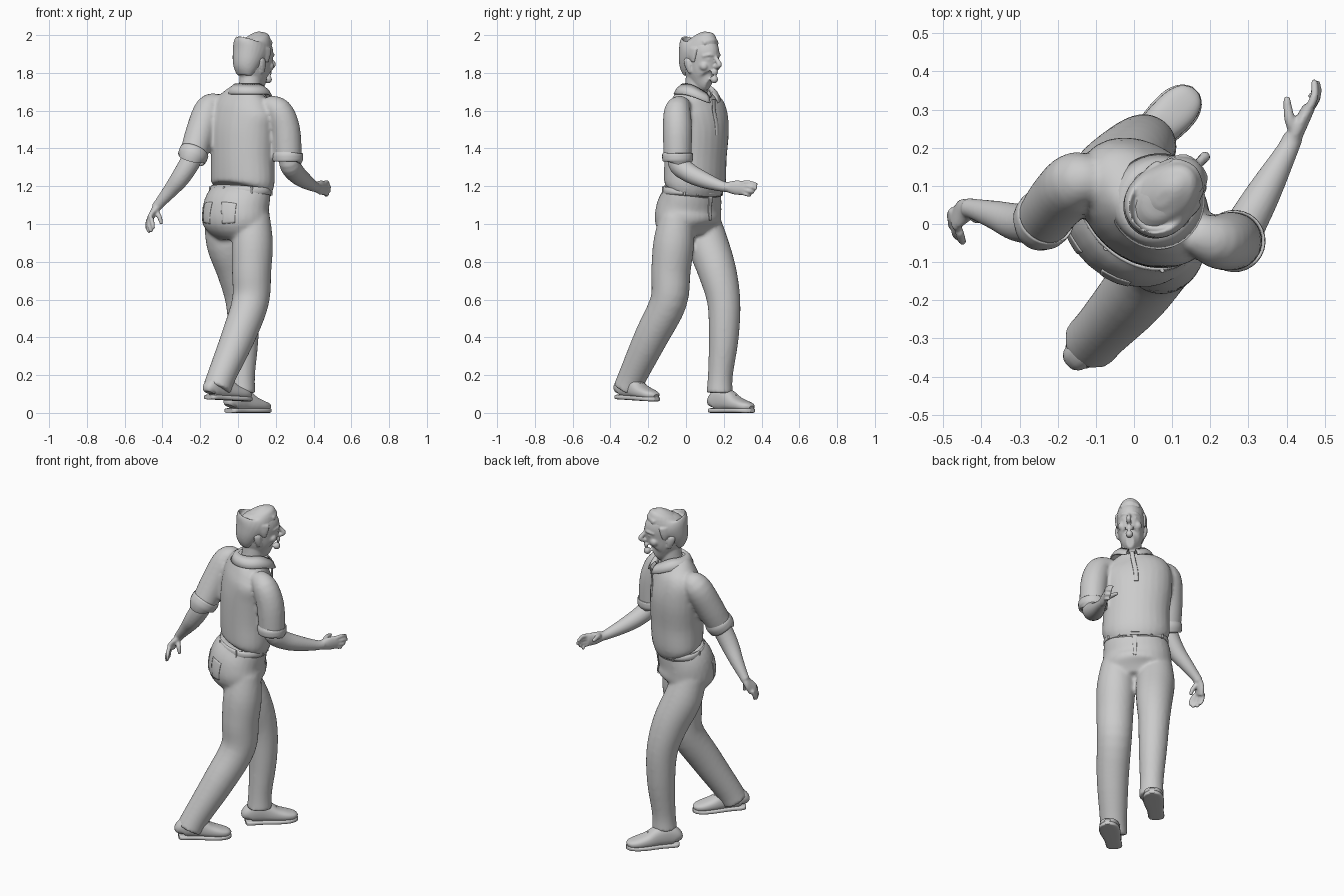
import bpy, bmesh, math
from mathutils import Vector

YAW = math.radians(42)


def axes(yaw=YAW):
    """Right-hand and forward directions of the body."""
    return (Vector((math.cos(yaw), -math.sin(yaw), 0)),
            Vector((math.sin(yaw), math.cos(yaw), 0)))


R, F = axes()
Z = Vector((0, 0, 1))


def spline(rows, sub):
    """Catmull-Rom through rows of numbers."""
    rows = [list(r) if len(r) == 5 else list(r) + [r[3]] for r in rows]
    out = []
    for i in range(len(rows) - 1):
        p = [rows[max(0, min(len(rows) - 1, i + k))] for k in (-1, 0, 1, 2)]
        for s in range(sub):
            t = s / sub
            out.append([0.5 * (2*b + (c-a)*t + (2*a-5*b+4*c-d)*t*t + (3*b-a-3*c+d)*t**3)
                        for a, b, c, d in zip(*p)])
    return out + [rows[-1]]


def loft(bm, rows, side=R, n=28, sub=4, power=1.0):
    """Closed tube through rows of (x, y, z, half width, half depth)."""
    rows = spline(rows, sub)
    c = [Vector(r[:3]) for r in rows]
    rings = []
    for i, r in enumerate(rows):
        t = (c[min(i+1, len(c)-1)] - c[max(i-1, 0)]).normalized()
        u = (side - t * side.dot(t)).normalized()
        v = t.cross(u)
        ring = []
        for k in range(n):
            a = 2 * math.pi * k / n
            ca, sa = math.cos(a), math.sin(a)
            ring.append(bm.verts.new(c[i]
                        + u * (max(r[3], .001) * math.copysign(abs(ca)**power, ca))
                        + v * (max(r[4], .001) * math.copysign(abs(sa)**power, sa))))
        rings.append(ring)
    for p, q in zip(rings, rings[1:]):
        for k in range(n):
            m = (k + 1) % n
            bm.faces.new((p[k], p[m], q[m], q[k]))
    bm.faces.new(rings[0][::-1])
    bm.faces.new(rings[-1])


def ball(bm, co, r):
    res = bmesh.ops.create_uvsphere(bm, u_segments=16, v_segments=10, radius=r)
    bmesh.ops.translate(bm, verts=res["verts"], vec=co)


def finish(name, bm, voxel=0, smooth=3):
    """Make the object; optionally fuse its overlapping volumes."""
    me = bpy.data.meshes.new(name)
    bm.to_mesh(me)
    bm.free()
    ob = bpy.data.objects.new(name, me)
    bpy.context.collection.objects.link(ob)
    for p in me.polygons:
        p.use_smooth = len(p.vertices) == 4 or bool(voxel)
    if voxel:
        m = ob.modifiers.new("fuse", 'REMESH')
        m.mode, m.voxel_size, m.use_smooth_shade = 'VOXEL', voxel, True
        s = ob.modifiers.new("soften", 'SMOOTH')
        s.factor, s.iterations = 0.5, smooth
    return ob


def part(name, *tubes, voxel=0, smooth=3, **kw):
    bm = bmesh.new()
    for t in tubes:
        loft(bm, t, **kw)
    return finish(name, bm, voxel, smooth)


# Trousers: pelvis and two legs fused
trousers = part("trousers",
    [(-.005, .02, .93, .14, .09), (-.01, .01, 1.0, .19, .155), (-.01, .015, 1.08, .192, .157),
     (.01, .03, 1.15, .182, .137), (.015, .035, 1.19, .174, .127)],
    [(.08, -.05, 1.04, .09), (.077, -.065, .9, .108), (.072, -.08, .75, .104),
     (.066, -.092, .59, .098), (0, -.185, .4, .09), (-.085, -.28, .2, .076), (-.112, -.31, .125, .076)],
    [(-.09, .085, 1.04, .09), (-.06, .115, .9, .108), (-.01, .165, .75, .102),
     (.022, .2, .59, .088), (.03, .2, .4, .079), (.024, .182, .2, .066), (.022, .178, .105, .07)],
    voxel=.011, smooth=4)

# Shirt: torso and two sleeves fused
part("shirt",
    [(.018, .04, 1.175, .165, .122), (.025, .047, 1.215, .188, .14), (.025, .05, 1.35, .186, .146),
     (.025, .057, 1.5, .196, .146), (.03, .052, 1.6, .195, .128), (.042, .05, 1.665, .15, .103),
     (.055, .055, 1.71, .085, .085)],
    [(.15, -.02, 1.63, .05), (.215, -.045, 1.6, .07), (.252, -.045, 1.5, .077), (.264, -.045, 1.35, .074)],
    [(-.09, .11, 1.64, .05), (-.148, .112, 1.61, .078), (-.198, .065, 1.49, .078), (-.238, .01, 1.36, .072)],
    voxel=.011, smooth=3)

# Rolled sleeve cuffs
part("right_sleeve_cuff", [(.263, -.045, 1.375, .072), (.263, -.045, 1.37, .081),
                           (.264, -.044, 1.335, .08), (.264, -.044, 1.33, .07)], sub=3)
part("left_sleeve_cuff", [(-.229, .022, 1.387, .07), (-.231, .02, 1.382, .079),
                          (-.245, .002, 1.35, .077), (-.247, 0, 1.345, .067)], sub=3)

# Bare arms with hands
part("right_arm",
    [(.262, -.045, 1.42, .045), (.272, -.042, 1.325, .055), (.3, .01, 1.275, .052), (.345, .09, 1.235, .044),
     (.4, .19, 1.2, .029), (.418, .23, 1.195, .026)],
    [(.412, .215, 1.195, .022, .025), (.435, .26, 1.193, .02, .038), (.46, .308, 1.19, .016, .038)],
    [(.42, .24, 1.205, .015), (.407, .28, 1.215, .014), (.4, .335, 1.212, .009)],
    [(.455, .295, 1.217, .012), (.473, .335, 1.22, .011), (.472, .378, 1.207, .009)],
    [(.458, .3, 1.2, .012), (.481, .34, 1.198, .011), (.479, .375, 1.187, .009)],
    [(.458, .3, 1.182, .012), (.481, .335, 1.175, .011), (.47, .36, 1.168, .009)],
    [(.453, .295, 1.166, .011), (.473, .322, 1.156, .01), (.46, .342, 1.15, .008)],
    voxel=.006, smooth=3, n=20, side=Vector((.9, -.4, 0)))
part("left_arm",
    [(-.222, .022, 1.42, .045), (-.25, .003, 1.335, .054), (-.305, .004, 1.245, .05), (-.36, .022, 1.175, .039),
     (-.415, .038, 1.11, .028), (-.435, .042, 1.085, .026)],
    [(-.43, .042, 1.09, .022, .025), (-.452, .03, 1.055, .018, .036), (-.468, .01, 1.02, .016, .037)],
    [(-.435, .035, 1.07, .014), (-.415, .015, 1.035, .013), (-.405, .01, .998, .008)],
    [(-.458, -.018, 1.03, .012), (-.452, -.042, 1.0, .011), (-.447, -.045, .972, .009)],
    [(-.467, 0, 1.022, .012), (-.468, -.025, .985, .011), (-.457, -.038, .958, .009)],
    [(-.474, .018, 1.02, .012), (-.478, -.002, .98, .011), (-.467, -.015, .955, .009)],
    [(-.476, .035, 1.025, .011), (-.482, .02, .985, .01), (-.472, .008, .962, .008)],
    voxel=.006, smooth=3, n=20, side=Vector((1, .3, .5)))

# Head with neck, jaw, brow, nose, lips and ears
HR, HF = axes(math.radians(45))
HC = Vector((.083, .073, 0))


def hp(right, fwd, z, *rad):
    p = HC + HR * right + HF * fwd
    return (p.x, p.y, z) + rad


bm = bmesh.new()
loft(bm, [hp(0, -.04, 1.65, .064, .066), hp(0, -.025, 1.74, .058, .062), hp(0, -.02, 1.82, .055, .06)], HR)
loft(bm, [hp(0, .068, 1.74, .022, .035), hp(0, .035, 1.762, .05, .08), hp(0, .018, 1.8, .067, .1),
          hp(0, .006, 1.85, .075, .115), hp(0, 0, 1.91, .081, .122), hp(0, -.005, 1.955, .072, .104),
          hp(0, -.012, 1.985, .045, .065), hp(0, -.015, 1.995, .01, .015)], HR)
loft(bm, [hp(0, .113, 1.89, .01), hp(0, .132, 1.865, .012), hp(0, .147, 1.842, .014), hp(0, .12, 1.83, .013)], HR, n=14)
for z, f in ((1.808, .122), (1.797, .12)):
    loft(bm, [hp(-.024, f - .014, z, .004), hp(0, f, z, .007), hp(.024, f - .014, z, .004)], Z, n=12)
ball(bm, hp(0, .108, 1.765), .021)
for s in (-1, 1):
    loft(bm, [hp(s*.012, .117, 1.892, .007), hp(s*.036, .108, 1.896, .009), hp(s*.058, .08, 1.888, .007)], Z, n=12)
    ball(bm, hp(s*.03, .096, 1.873), .015)
    ball(bm, hp(s*.043, .075, 1.835), .025)
    loft(bm, [hp(s*.07, -.002, 1.8, .008, .012), hp(s*.08, -.01, 1.835, .009, .019),
              hp(s*.083, -.016, 1.865, .008, .02), hp(s*.078, -.014, 1.878, .005, .012)], HR, n=14)
finish("head", bm, .0055, 3)

# Combed-back hair
bm = bmesh.new()
loft(bm, [hp(0, -.07, 1.785, .045, .03), hp(0, -.062, 1.82, .066, .06), hp(0, -.045, 1.87, .083, .083),
          hp(0, -.018, 1.92, .089, .113), hp(0, .002, 1.96, .076, .11), hp(0, -.004, 1.988, .05, .08),
          hp(0, -.01, 2.002, .016, .03)], HR)
for s in (-1, 1):
    loft(bm, [hp(s*.074, .026, 1.855, .006, .01), hp(s*.08, .022, 1.89, .007, .025), hp(s*.078, .02, 1.93, .008, .035)], HR, n=12)
loft(bm, [hp(-.05, .075, 1.955, .014), hp(0, .094, 1.972, .017), hp(.05, .075, 1.957, .014)], Z, n=12)
finish("hair", bm, .006, 3)

# Fold-down collar, open at the front
bm = bmesh.new()
N, prev = 36, None
for i in range(N + 1):
    a = math.radians(105 + 330 * i / N)
    front = max(0, math.sin(a))
    row = []
    for w, d, z in ((.07, .072, 1.715), (.076, .08, 1.735), (.098, .098, 1.715), (.118, .112, 1.685)):
        p = Vector((.057, .055, 0)) + R * (w * math.cos(a)) + F * (d * math.sin(a) + .016 * front)
        p.z = z - .05 * front ** 2
        row.append(bm.verts.new(p))
    if prev:
        for k in range(3):
            bm.faces.new((prev[k], row[k], row[k+1], prev[k+1]))
    prev = row
collar = finish("collar", bm)
collar.modifiers.new("thickness", 'SOLIDIFY').thickness = .008

# Belt, loops and buckle
def around(angle, z, w=.182, d=.134):
    return Vector((.014, .034, z)) + R * (w * math.cos(angle)) + F * (d * math.sin(angle))


part("belt", [(.013, .033, 1.158, .172, .127), (.013, .033, 1.16, .182, .136),
              (.016, .036, 1.192, .179, .132), (.016, .036, 1.194, .168, .122)], n=48, sub=2)
bm = bmesh.new()
for deg in (35, 60, 120, 145, 215, 270, 325):
    a = math.radians(deg)
    loft(bm, [(*around(a, 1.152), .007, .005), (*around(a, 1.198, .181, .132), .007, .005)], n=8)
finish("belt_loops", bm)
part("belt_buckle", [(*around(math.pi/2, 1.158), .024, .009), (*around(math.pi/2, 1.194), .024, .009)],
     n=16, power=.4)


# Patches that cling to the trousers: hip pockets and fly
def patch(name, right, back, z, w, h, taper):
    bm = bmesh.new()
    n = 10
    base = Vector((-.01, .015, z)) + R * right - F * back
    g = [[bm.verts.new(base + R * (w * (i/n - .5) * (1 - taper * (1 - j/n))) + Z * (h * (j/n - .5)))
          for i in range(n + 1)] for j in range(n + 1)]
    for j in range(n):
        for i in range(n):
            bm.faces.new((g[j][i], g[j][i+1], g[j+1][i+1], g[j+1][i]))
    ob = finish(name, bm)
    sw = ob.modifiers.new("cling", 'SHRINKWRAP')
    sw.target, sw.offset = trousers, .003
    ob.modifiers.new("thickness", 'SOLIDIFY').thickness = .004


patch("right_hip_pocket", .085, .16, 1.06, .1, .12, .2)
patch("left_hip_pocket", -.085, .16, 1.06, .1, .12, .2)
patch("fly", .008, -.17, 1.08, .03, .13, .4)


# Shoes: upper, sole and laces
def shoe(side, x, y, z, yaw, lift):
    r, f = axes(math.radians(yaw))

    def at(s, w, lo, hi):
        p = Vector((x, y, z + (lo + hi) / 2 + lift * (1 - s / .29))) + f * s
        return (p.x, p.y, p.z, w, (hi - lo) / 2)
    part(side + "_shoe", [at(0, .025, .012, .06), at(.012, .04, .01, .1), at(.06, .045, .01, .135),
         at(.11, .047, .01, .125), at(.17, .053, .01, .088), at(.23, .053, .01, .066),
         at(.27, .04, .01, .053), at(.287, .018, .012, .038)], side=r, power=.8)
    part(side + "_sole", [at(-.004, .025, 0, .024), at(.012, .044, 0, .025), at(.09, .046, 0, .025),
         at(.18, .058, 0, .025), at(.24, .056, 0, .025), at(.277, .038, 0, .025),
         at(.293, .014, .003, .024)], side=r, power=.5)
    bm = bmesh.new()
    for s, h in ((.125, .12), (.147, .106), (.169, .093)):
        m = Vector((x, y, z + h + lift * .5)) + f * s
        loft(bm, [(*(m - r*.03 - Z*.016), .004), (*m, .004), (*(m + r*.03 - Z*.016), .004)], side=Z, n=8)
    finish(side + "_laces", bm)


shoe("left", -.045, .143, 0, 45, 0)
shoe("right", -.155, -.352, .06, 48, .012)

# Shirt placket down the chest
pts = [(.057, .055, 1.66, .122), (.04, .052, 1.6, .13), (.027, .056, 1.53, .142), (.025, .056, 1.47, .145)]
part("placket", [(x + F.x*d, y + F.y*d, z, .013, .005) for x, y, z, d in pts], n=12)
